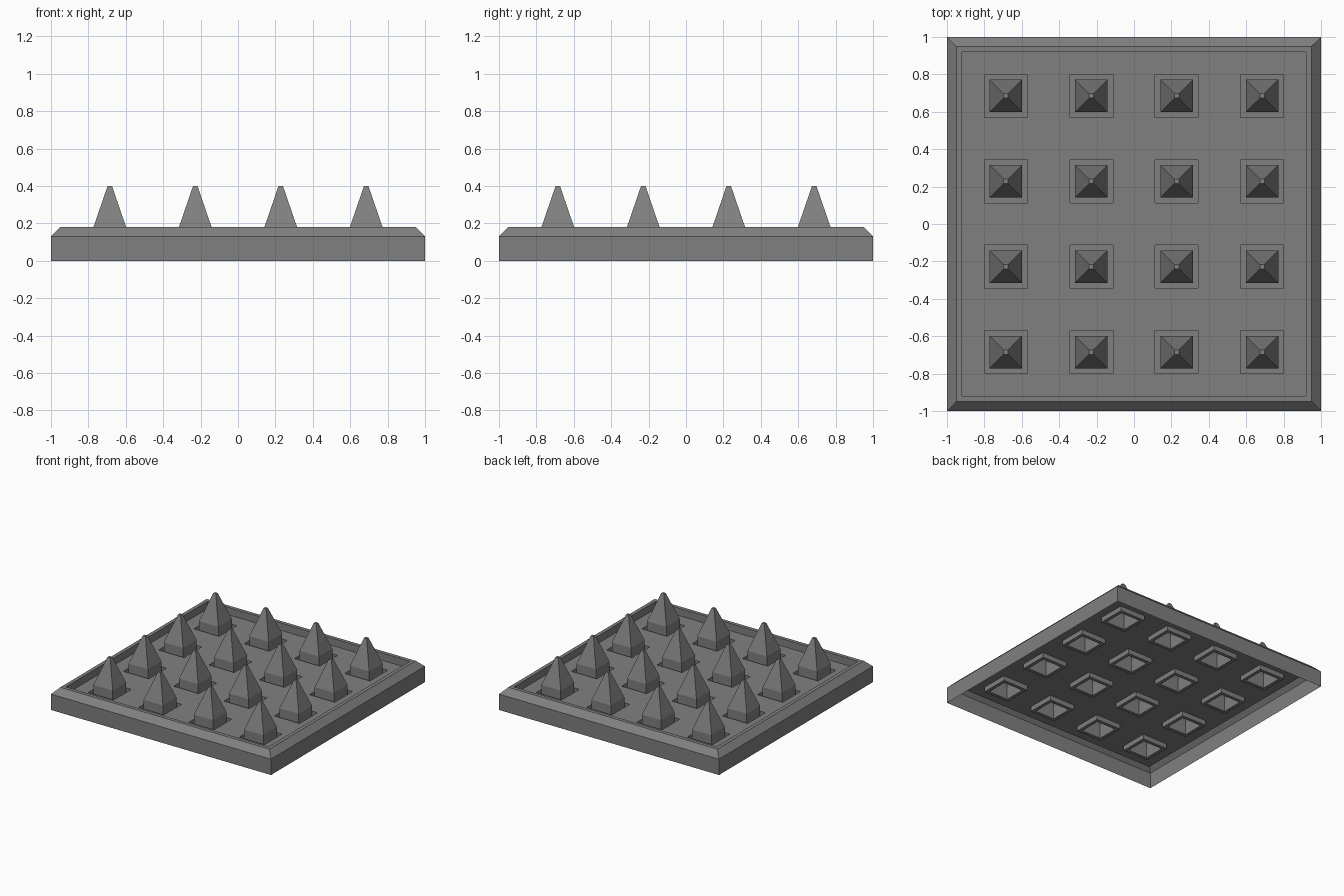
import bpy
import bmesh

cube = bpy.data.objects.get("Cube")
if cube:
    bpy.data.objects.remove(cube, do_unlink=True)

# One stone-grey material
grey = bpy.data.materials.new("stone_grey")
grey.use_nodes = True
COLOUR = (0.216, 0.216, 0.216, 1.0)
grey.diffuse_color = COLOUR
bsdf = next(n for n in grey.node_tree.nodes if n.type == 'BSDF_PRINCIPLED')
bsdf.inputs["Base Color"].default_value = COLOUR

FLOOR, WELL, RIM, TIP = 0.12, 0.08, 0.18, 0.4
HOLE, SPIKE = 0.115, 0.0875
CENTRES = [(i - 1.5) * 0.457 for i in range(4)]


def loft(bm, profile, cap=False):
    """Join square rings given as (half width, height)."""
    rings = [[bm.verts.new((sx * r, sy * r, z))
              for sx, sy in ((-1, -1), (1, -1), (1, 1), (-1, 1))]
             for r, z in profile]
    for a, b in zip(rings, rings[1:]):
        for i in range(4):
            j = (i + 1) % 4
            bm.faces.new((a[i], a[j], b[j], b[i]))
    if cap:
        bm.faces.new(rings[-1])


def finish(bm, name):
    mesh = bpy.data.meshes.new(name)
    bm.to_mesh(mesh)
    bm.free()
    mesh.materials.append(grey)
    return add(name, mesh)


def add(name, mesh, x=0, y=0):
    obj = bpy.data.objects.new(name, mesh)
    obj.location = (x, y, 0)
    bpy.context.collection.objects.link(obj)
    return obj


# Hollow frame with a chamfered rim, open underneath
bm = bmesh.new()
loft(bm, [(1, 0), (1, 0.13), (0.95, RIM), (0.92, RIM), (0.92, FLOOR)])
finish(bm, "frame")

# Sunken floor with a square opening for every spike
bm = bmesh.new()
cuts = [-0.92] + [c + s * HOLE for c in CENTRES for s in (-1, 1)] + [0.92]
grid = [[bm.verts.new((x, y, FLOOR)) for y in cuts] for x in cuts]
for i in range(len(cuts) - 1):
    for j in range(len(cuts) - 1):
        if not (i % 2 and j % 2):
            bm.faces.new((grid[i][j], grid[i + 1][j],
                          grid[i + 1][j + 1], grid[i][j + 1]))
bmesh.ops.dissolve_limit(bm, angle_limit=0.01, verts=bm.verts, edges=bm.edges)
finish(bm, "floor")

# Spikes: shallow well, square shaft, then a blunt pyramid
bm = bmesh.new()
loft(bm, [(HOLE, FLOOR), (HOLE, WELL), (SPIKE, WELL), (SPIKE, RIM),
          (0.012, TIP)], cap=True)
spike = finish(bm, "spike")
spike.location = (CENTRES[0], CENTRES[0], 0)
for x in CENTRES:
    for y in CENTRES:
        if (x, y) != (CENTRES[0], CENTRES[0]):
            add("spike", spike.data, x, y)
